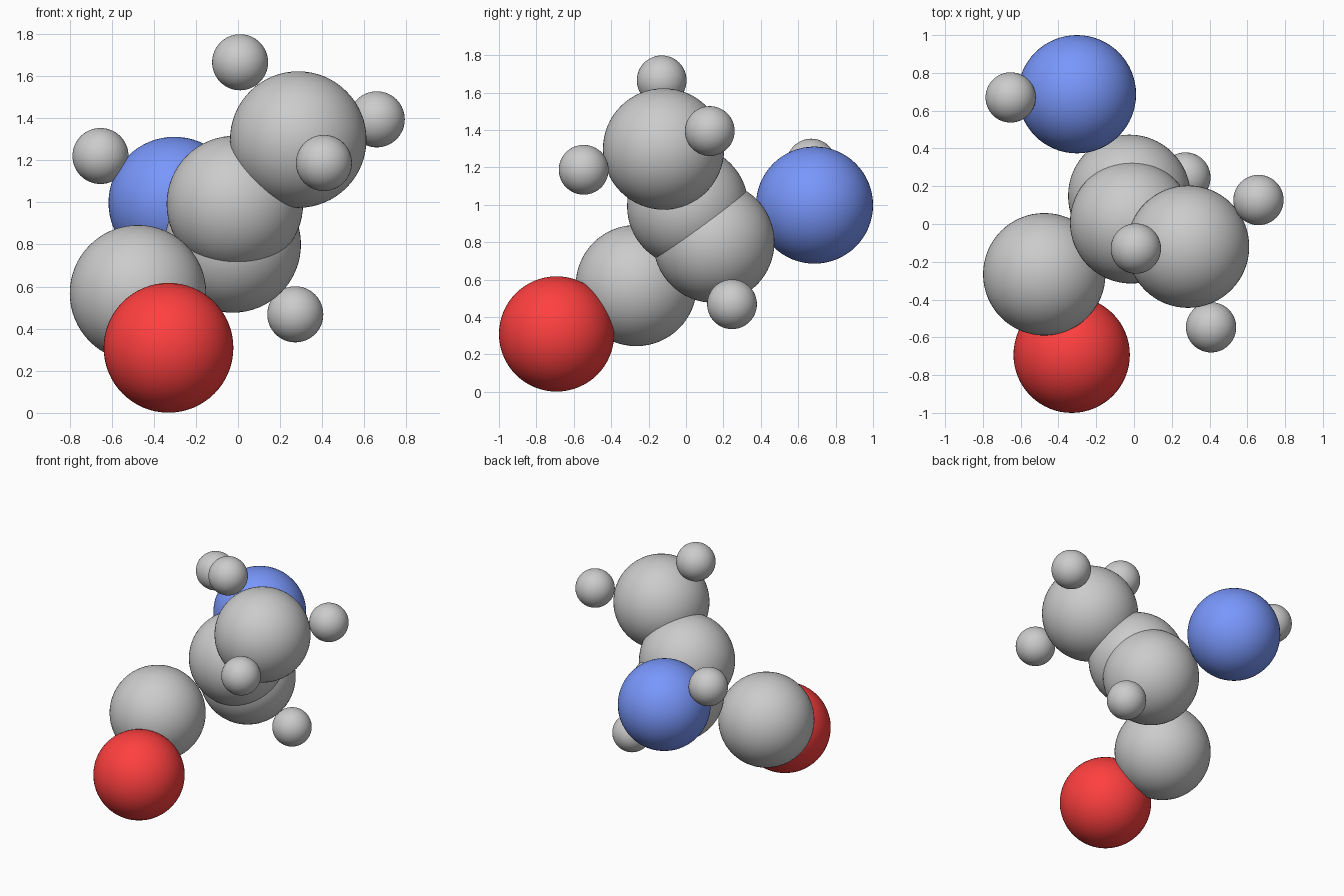
import bpy

if "Cube" in bpy.data.objects:
    bpy.data.objects.remove(bpy.data.objects["Cube"])


def material(name, rgb):
    mat = bpy.data.materials.new(name)
    mat.diffuse_color = (*rgb, 1.0)
    mat.use_nodes = True
    mat.node_tree.nodes["Principled BSDF"].inputs["Base Color"].default_value = mat.diffuse_color
    return mat


def atom(name, radius, position, mat=None):
    bpy.ops.mesh.primitive_uv_sphere_add(segments=64, ring_count=32,
                                         radius=radius, location=position)
    obj = bpy.context.object
    obj.name = name
    bpy.ops.object.shade_smooth()
    if mat:
        obj.data.materials.append(mat)
    return obj


RED = material("oxygen_red", (1.0, 0.05, 0.05))
BLUE = material("nitrogen_blue", (0.19, 0.31, 0.97))
CARBON_R, HYDROGEN_R = 0.324, 0.133

# Coloured atoms
atom("oxygen_atom", 0.308, (-0.33, -0.692, 0.309), RED)
atom("nitrogen_atom", 0.313, (-0.302, 0.687, 0.998), BLUE)

# Carbon chain
carbons = {
    "carbonyl_carbon": (-0.475, -0.266, 0.568),
    "lower_carbon": (-0.025, 0.149, 0.80),
    "middle_carbon": (-0.015, 0.009, 0.992),
    "methyl_carbon": (0.286, -0.12, 1.298),
}
for name, position in carbons.items():
    atom(name, CARBON_R, position)

# Small hydrogens around the chain
hydrogens = {
    "methyl_hydrogen_top": (0.01, -0.13, 1.665),
    "methyl_hydrogen_right": (0.659, 0.127, 1.394),
    "methyl_hydrogen_front": (0.408, -0.547, 1.187),
    "lower_hydrogen": (0.272, 0.246, 0.468),
    "amine_hydrogen": (-0.653, 0.67, 1.22),
}
for name, position in hydrogens.items():
    atom(name, HYDROGEN_R, position)
